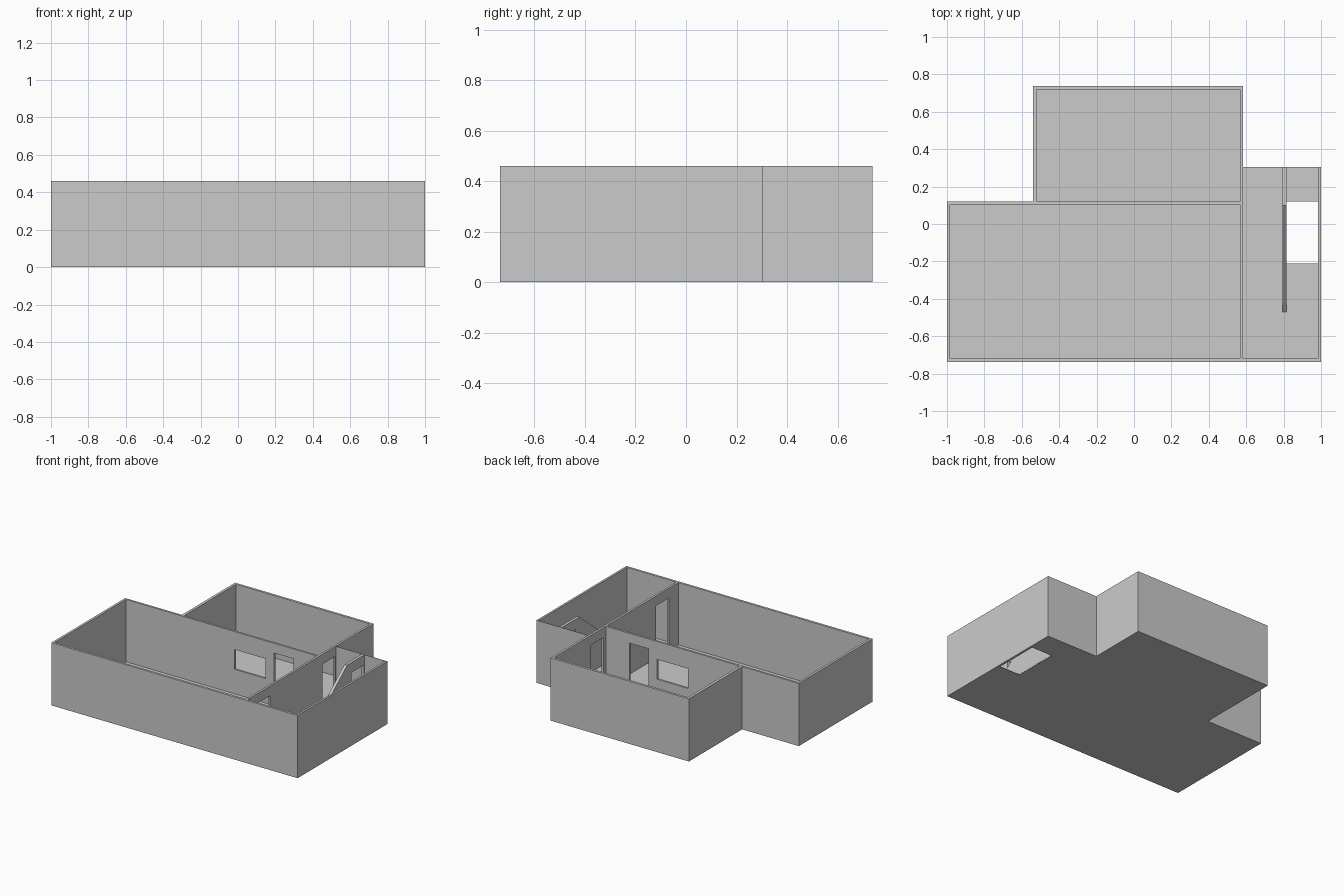
import bpy, bmesh

if "Cube" in bpy.data.objects:
    bpy.data.objects.remove(bpy.data.objects["Cube"])

H = 0.46      # wall height
T = 0.003     # floor thickness
DOOR = 0.388  # door head height


def prism(name, pts, vec):
    """Extrude a closed 3D outline along vec."""
    bm = bmesh.new()
    face = bm.faces.new([bm.verts.new(p) for p in pts])
    ext = bmesh.ops.extrude_face_region(bm, geom=[face])
    verts = [g for g in ext["geom"] if isinstance(g, bmesh.types.BMVert)]
    bmesh.ops.translate(bm, verts=verts, vec=vec)
    bmesh.ops.recalc_face_normals(bm, faces=bm.faces)
    me = bpy.data.meshes.new(name)
    bm.to_mesh(me)
    bm.free()
    ob = bpy.data.objects.new(name, me)
    bpy.context.collection.objects.link(ob)
    return ob


def box(name, x0, x1, y0, y1, z0=T, z1=H):
    pts = [(x0, y0, z0), (x1, y0, z0), (x1, y1, z0), (x0, y1, z0)]
    return prism(name, pts, (0, 0, z1 - z0))


def cut(ob, *bounds):
    """Cut a box-shaped opening through ob."""
    cutter = box("opening_cutter", *bounds)
    cutter.hide_render = True
    mod = ob.modifiers.new("opening", 'BOOLEAN')
    mod.operation, mod.solver, mod.object = 'DIFFERENCE', 'EXACT', cutter
    bpy.context.view_layer.objects.active = ob
    bpy.ops.object.modifier_apply(modifier=mod.name)
    bpy.data.objects.remove(cutter)


# Floor following the house outline, with the stairwell opening
outline = [(-1, -.737), (1, -.737), (1, .305), (.583, .305),
           (.583, .738), (-.54, .738), (-.54, .12), (-1, .12)]
floor = prism("floor", [(x, y, 0) for x, y in outline], (0, 0, T))
cut(floor, .815, .983, -.212, .12, -.1, .1)

# Outer walls
box("front_wall", -1, 1, -.737, -.72)
box("left_wall", -1, -.983, -.72, .105)
box("back_room_left_wall", -.54, -.52, .12, .738)
box("back_room_back_wall", -.52, .567, .72, .738)
box("right_wall", .985, 1, -.72, .305)
box("hall_back_wall", .583, .985, .302, .305)

# Wall between main room and back room: door and hatch window
middle = box("middle_wall", -1, .567, .105, .12)
cut(middle, .22, .376, .05, .2, -.1, DOOR)
cut(middle, -.102, .15, .05, .2, .183, .328)

# Hall wall with a door into each room
hall = box("hall_wall", .567, .583, -.72, .738)
for y0, y1 in ((-.61, -.46), (.148, .294)):
    cut(hall, .5, .65, y0, y1, -.1, DOOR)

# Stair wall with sloping top and a doorway to the landing
profile = [(-.47, T), (.302, T), (.302, H), (.1, H)]
stair = prism("stair_wall", [(.795, y, z) for y, z in profile], (.021, 0, 0))
cut(stair, .7, .9, .148, .294, -.1, DOOR)
